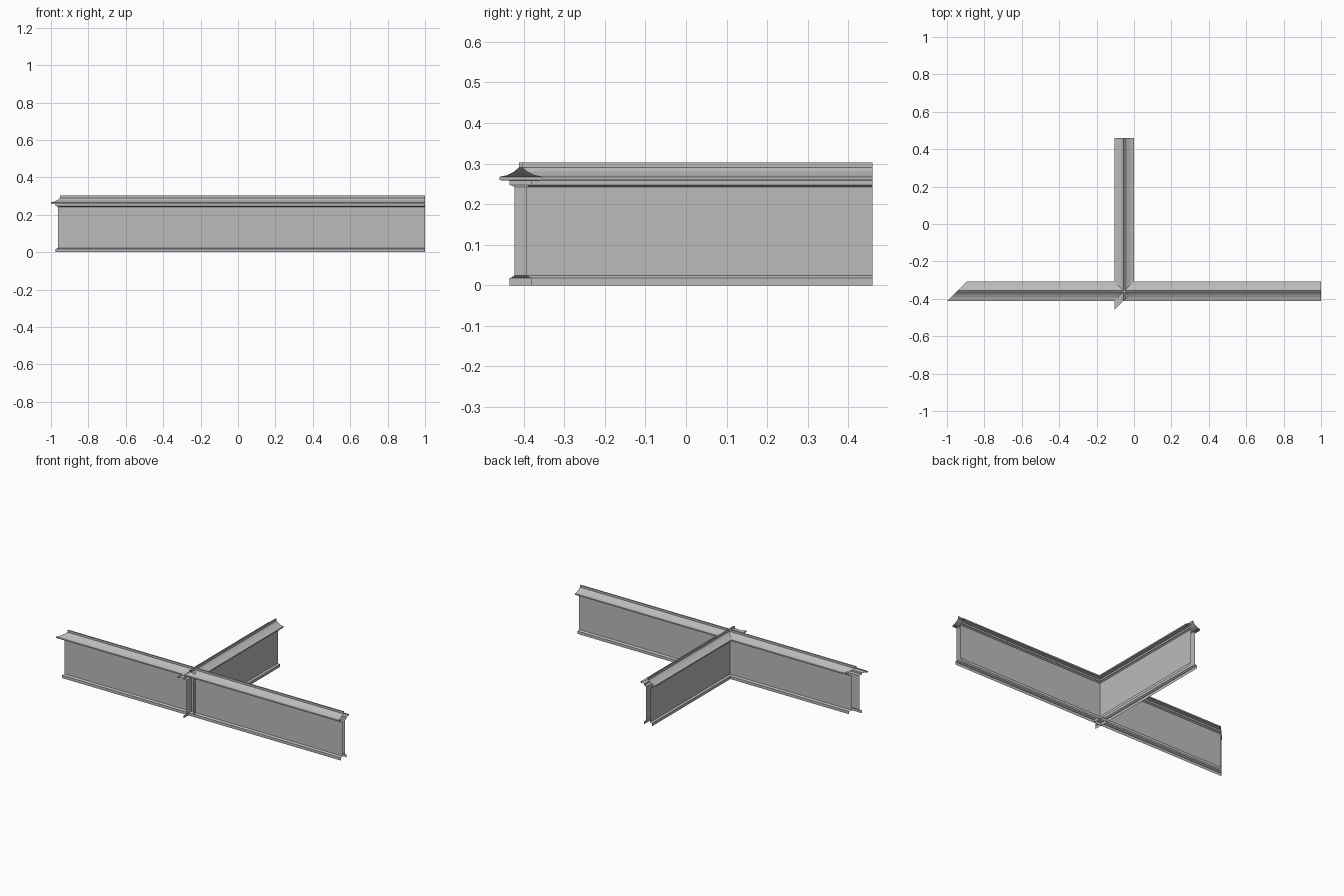
import bpy
import bmesh

cube = bpy.data.objects.get("Cube")
if cube:
    bpy.data.objects.remove(cube, do_unlink=True)

# Single grey finish
GREY = (0.5, 0.5, 0.5, 1.0)
grey = bpy.data.materials.new("plain_grey")
grey.diffuse_color = GREY
grey.use_nodes = True
grey.node_tree.nodes["Principled BSDF"].inputs["Base Color"].default_value = GREY

# Half profiles as (offset from wall centre, height), listed from the bottom up
PROFILES = {
    "skirting": [(0.027, 0.0), (0.027, 0.018), (0.022, 0.019), (0.015, 0.024)],
    "panel": [(0.015, 0.024), (0.015, 0.242)],
    "cornice": [(0.015, 0.242), (0.021, 0.246), (0.027, 0.247), (0.027, 0.258),
                (0.052, 0.259), (0.052, 0.267), (0.034, 0.271),
                (0.016, 0.280), (0.004, 0.290)],
    "ridge_cap": [(0.004, 0.290), (0.004, 0.303), (0.0, 0.303)],
}


def moulding(name, half, start, end, centre, along_y):
    """Sweep both halves of a profile along an open run with a mitred start."""
    bm = bmesh.new()

    def vert(along, offset, z):
        across = centre + offset
        return bm.verts.new((across, along, z) if along_y else (along, across, z))

    for side in (1, -1):
        rows = [(vert(start + side * o, side * o, z), vert(end, side * o, z))
                for o, z in half]
        for (a, b), (c, d) in zip(rows, rows[1:]):
            outward = (side == 1) != along_y
            bm.faces.new((a, c, d, b) if outward else (a, b, d, c))
    bmesh.ops.remove_doubles(bm, verts=bm.verts, dist=0.0001)

    mesh = bpy.data.meshes.new(name)
    bm.to_mesh(mesh)
    bm.free()
    mesh.materials.append(grey)
    obj = bpy.data.objects.new(name, mesh)
    bpy.context.scene.collection.objects.link(obj)


# Long wall across the front and the branch wall running back from it
for part, half in PROFILES.items():
    moulding("long_wall_" + part, half, -0.948, 1.0, -0.36, False)
    moulding("branch_wall_" + part, half, -0.408, 0.46, -0.053, True)
